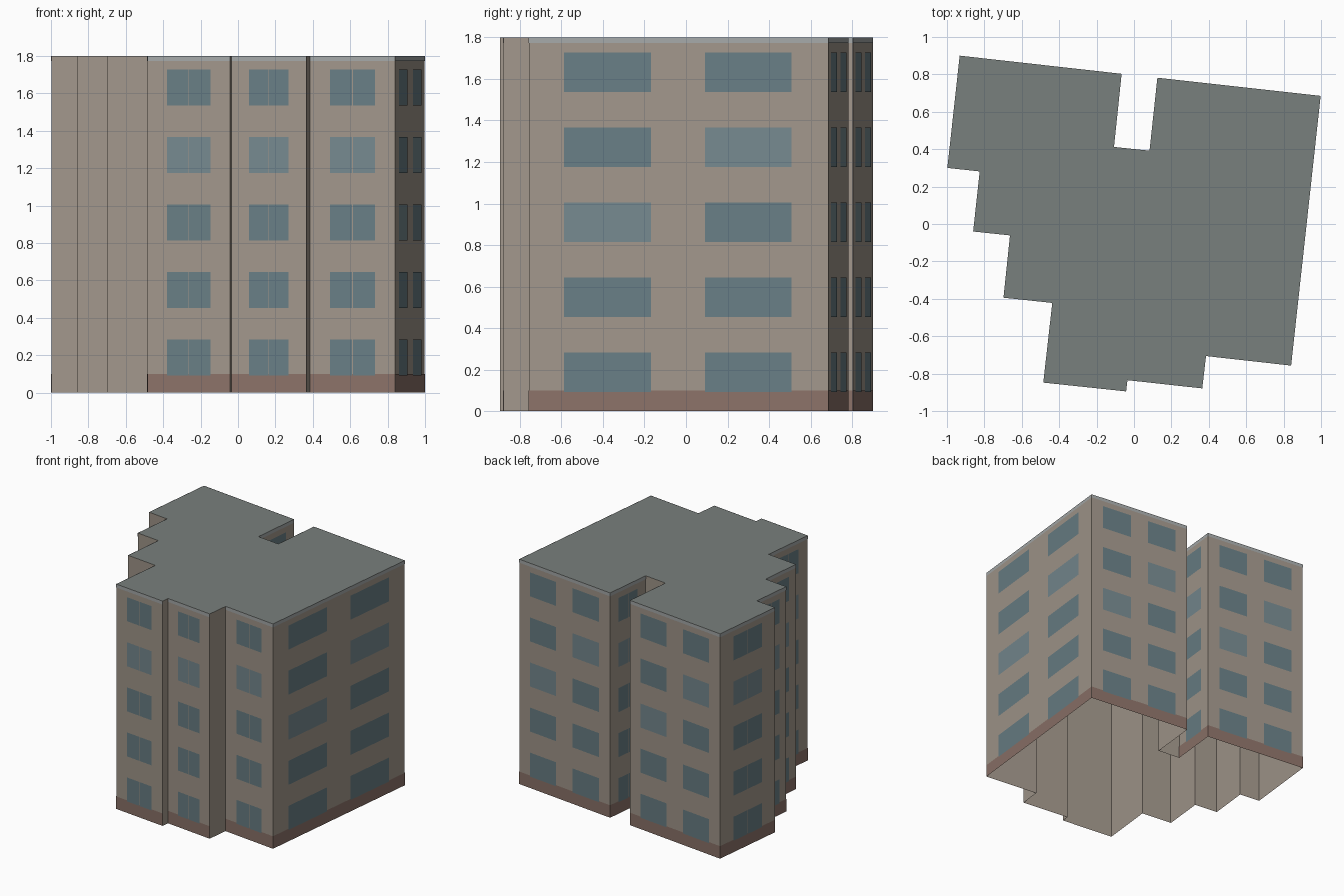
import bpy, bmesh
from mathutils import Vector

if "Cube" in bpy.data.objects:
    bpy.data.objects.remove(bpy.data.objects["Cube"])

H, FLOORS = 1.8, 5
STEP = H / FLOORS

# Footprint, counter-clockwise from the front left corner
PLAN = [(-0.485, -0.848), (-0.042, -0.895), (-0.035, -0.835), (0.365, -0.879),
        (0.385, -0.706), (0.84, -0.757), (0.998, 0.685), (0.125, 0.782),
        (0.083, 0.392), (-0.107, 0.412), (-0.066, 0.803), (-0.932, 0.9),
        (-0.998, 0.3), (-0.825, 0.281), (-0.86, -0.04), (-0.663, -0.061),
        (-0.698, -0.394), (-0.437, -0.422)]


def material(name, rgb):
    m = bpy.data.materials.new(name)
    m.diffuse_color = (*rgb, 1)
    m.use_nodes = True
    m.node_tree.nodes["Principled BSDF"].inputs["Base Color"].default_value = m.diffuse_color
    return m


def build(name, faces, rgb):
    """Make one object from a list of polygons."""
    bm = bmesh.new()
    for pts in faces:
        bm.faces.new([bm.verts.new(p) for p in pts])
    bmesh.ops.remove_doubles(bm, verts=bm.verts, dist=1e-5)
    me = bpy.data.meshes.new(name)
    bm.to_mesh(me)
    bm.free()
    me.materials.append(material(name, rgb))
    ob = bpy.data.objects.new(name, me)
    bpy.context.collection.objects.link(ob)


def panel(a, b, u0, u1, z0, z1, out=0.0):
    """Upright rectangle on wall a-b, spanning fractions u0..u1 of its length."""
    d = b - a
    n = Vector((d.y, -d.x)).normalized() * out
    p, q = a + d * u0 + n, a + d * u1 + n
    return [(p.x, p.y, z0), (q.x, q.y, z0), (q.x, q.y, z1), (p.x, p.y, z1)]


walls, plinth, trim, glass, pale_glass = [], [], [], [], []
corners = [Vector(p) for p in PLAN]
for a, b in zip(corners, corners[1:] + corners[:1]):
    length = (b - a).length
    walls.append(panel(a, b, 0, 1, 0, H))
    if length < 0.3:            # short return walls stay plain
        continue
    plinth.append(panel(a, b, 0, 1, 0, 0.1, 0.001))
    trim.append(panel(a, b, 0, 1, H - 0.027, H, 0.001))
    # Long walls carry two spaced windows, shorter ones a close pair
    wide = length > 0.7
    spans = [(0.118, 0.408), (0.588, 0.878)] if wide else [(0.237, 0.495), (0.505, 0.763)]
    for row in range(FLOORS):
        z = 0.092 + row * 0.361
        for col, (u0, u1) in enumerate(spans):
            pale = row - col == 2 if wide else row == 3
            (pale_glass if pale else glass).append(panel(a, b, u0, u1, z, z + 0.192, 0.002))

build("walls", walls, (0.36, 0.31, 0.26))
build("roof", [[(x, y, H) for x, y in PLAN]], (0.19, 0.215, 0.205))
build("plinth", plinth, (0.26, 0.17, 0.14))
build("roof_trim", trim, (0.38, 0.40, 0.40))
build("windows", glass, (0.14, 0.21, 0.235))
build("pale_windows", pale_glass, (0.18, 0.25, 0.275))
